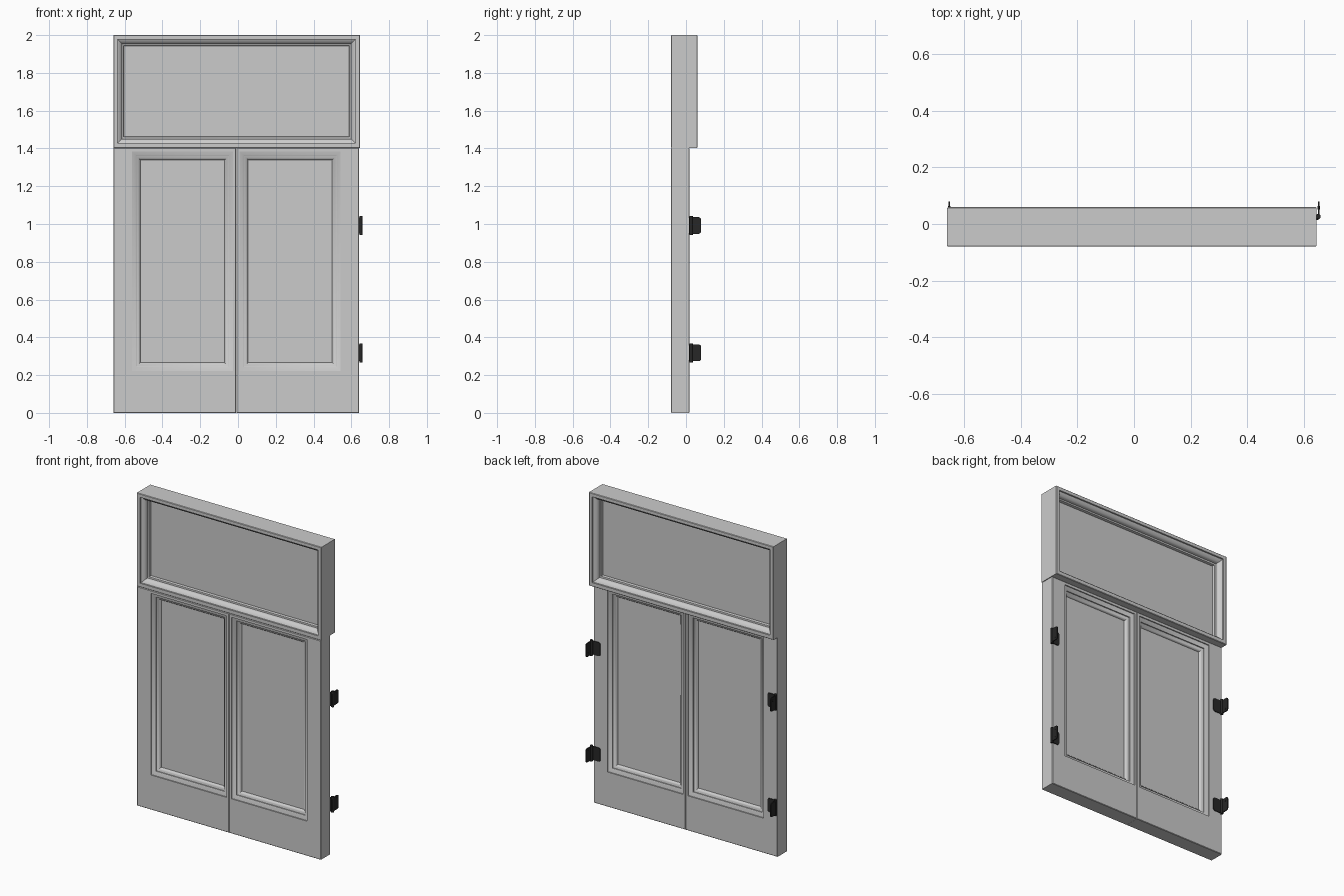
import bpy, bmesh
from mathutils import Matrix, Vector

if "Cube" in bpy.data.objects:
    bpy.data.objects.remove(bpy.data.objects["Cube"])


def finish(name, bm, mat=None, angle=0.6):
    bmesh.ops.recalc_face_normals(bm, faces=bm.faces[:])
    me = bpy.data.meshes.new(name)
    bm.to_mesh(me)
    bm.free()
    ob = bpy.data.objects.new(name, me)
    bpy.context.collection.objects.link(ob)
    if mat:
        me.materials.append(mat)
    bpy.ops.object.select_all(action='DESELECT')
    ob.select_set(True)
    bpy.context.view_layer.objects.active = ob
    bpy.ops.object.shade_smooth_by_angle(angle=angle)
    return ob


def box(bm, lo, hi):
    lo, hi = Vector(lo), Vector(hi)
    m = Matrix.Translation((lo + hi) / 2) @ Matrix.Diagonal((*(hi - lo), 1))
    return bmesh.ops.create_cube(bm, size=1, matrix=m)['verts']


def frame(name, outer, opening, y0, y1, steps):
    """Moulded frame: rectangles (x0, x1, z0, z1) lofted front to back and closed."""
    def inset(r, d):
        return (r[0] + d, r[1] - d, r[2] + d, r[3] - d)
    half = [(inset(outer, 0), 0.003), (inset(outer, 0.003), 0.0)]
    half += [(inset(opening, d), depth) for d, depth in steps]
    rings = [(r, y0 + t) for r, t in half] + [(r, y1 - t) for r, t in reversed(half)]
    bm = bmesh.new()
    loops = []
    for (a, b, c, d), y in rings:
        loops.append([bm.verts.new(p) for p in ((a, y, c), (b, y, c), (b, y, d), (a, y, d))])
    for i, cur in enumerate(loops):
        nxt = loops[(i + 1) % len(loops)]
        for k in range(4):
            j = (k + 1) % 4
            bm.faces.new((cur[k], cur[j], nxt[j], nxt[k]))
    return finish(name, bm)


def pane(name, r, y, t=0.01):
    bm = bmesh.new()
    box(bm, (r[0], y - t / 2, r[2]), (r[1], y + t / 2, r[3]))
    return finish(name, bm)


# moulding profiles: (inset from opening, depth below face)
door_steps = [(0, 0), (0, 0.007), (0.006, 0.009), (0.020, 0.014), (0.024, 0.017),
              (0.024, 0.024), (0.034, 0.028), (0.042, 0.036), (0.045, 0.045)]
top_steps = [(0, 0), (0, 0.010), (0.006, 0.013), (0.018, 0.022), (0.023, 0.034),
             (0.023, 0.044), (0.032, 0.046), (0.034, 0.052), (0.034, 0.063)]

# pair of doors mirrored about the meeting line
MID = -0.009
for side, s in (("left", -1), ("right", 1)):
    def span(a, b, z0, z1):
        x0, x1 = sorted((MID + s * a, MID + s * b))
        return (x0, x1, z0, z1)
    frame(side + "_door", span(0.0005, 0.65, 0, 1.402), span(0.018, 0.552, 0.222, 1.383),
          -0.08, 0.018, door_steps)
    pane(side + "_door_panel", span(0.05, 0.52, 0.255, 1.35), -0.031)

# transom window above
frame("transom_frame", (-0.66, 0.645, 1.403, 2.0), (-0.637, 0.622, 1.428, 1.977),
      -0.08, 0.06, top_steps)
pane("transom_panel", (-0.61, 0.595, 1.455, 1.95), -0.01, 0.014)

# hinges
dark = bpy.data.materials.new("dark_metal")
dark.diffuse_color = (0.02, 0.02, 0.02, 1)
dark.use_nodes = True
dark.node_tree.nodes["Principled BSDF"].inputs["Base Color"].default_value = dark.diffuse_color


def leaf(bm, lo, hi, axis):
    """Thin plate with its corners rounded about the given axis."""
    vs = box(bm, lo, hi)
    es = {e for v in vs for e in v.link_edges
          if abs((e.verts[0].co - e.verts[1].co).normalized()[axis]) > 0.9}
    bmesh.ops.bevel(bm, geom=list(es), offset=0.012, segments=3, profile=0.5, affect='EDGES')


for side, s in (("left", -1), ("right", 1)):
    for level, z in (("lower", 0.318), ("upper", 0.992)):
        bm = bmesh.new()
        # leaf on the door back, leaf standing behind, and knuckle pin
        leaf(bm, (0.592, 0.015, z - 0.044), (0.652, 0.023, z + 0.044), 1)
        leaf(bm, (0.650, 0.018, z - 0.044), (0.656, 0.08, z + 0.044), 0)
        bmesh.ops.create_cone(bm, cap_ends=True, segments=16, radius1=0.009, radius2=0.009,
                              depth=0.1, matrix=Matrix.Translation((0.651, 0.027, z)))
        # screw heads on the standing leaf
        for dz in (-0.025, 0.025):
            bmesh.ops.create_cone(
                bm, cap_ends=True, segments=12, radius1=0.006, radius2=0.006, depth=0.008,
                matrix=Matrix.Translation((0.653, 0.058, z + dz)) @ Matrix.Rotation(1.5708, 4, 'Y'))
        bmesh.ops.scale(bm, vec=(s, 1, 1), verts=bm.verts[:])
        finish(side + "_" + level + "_hinge", bm, dark)
